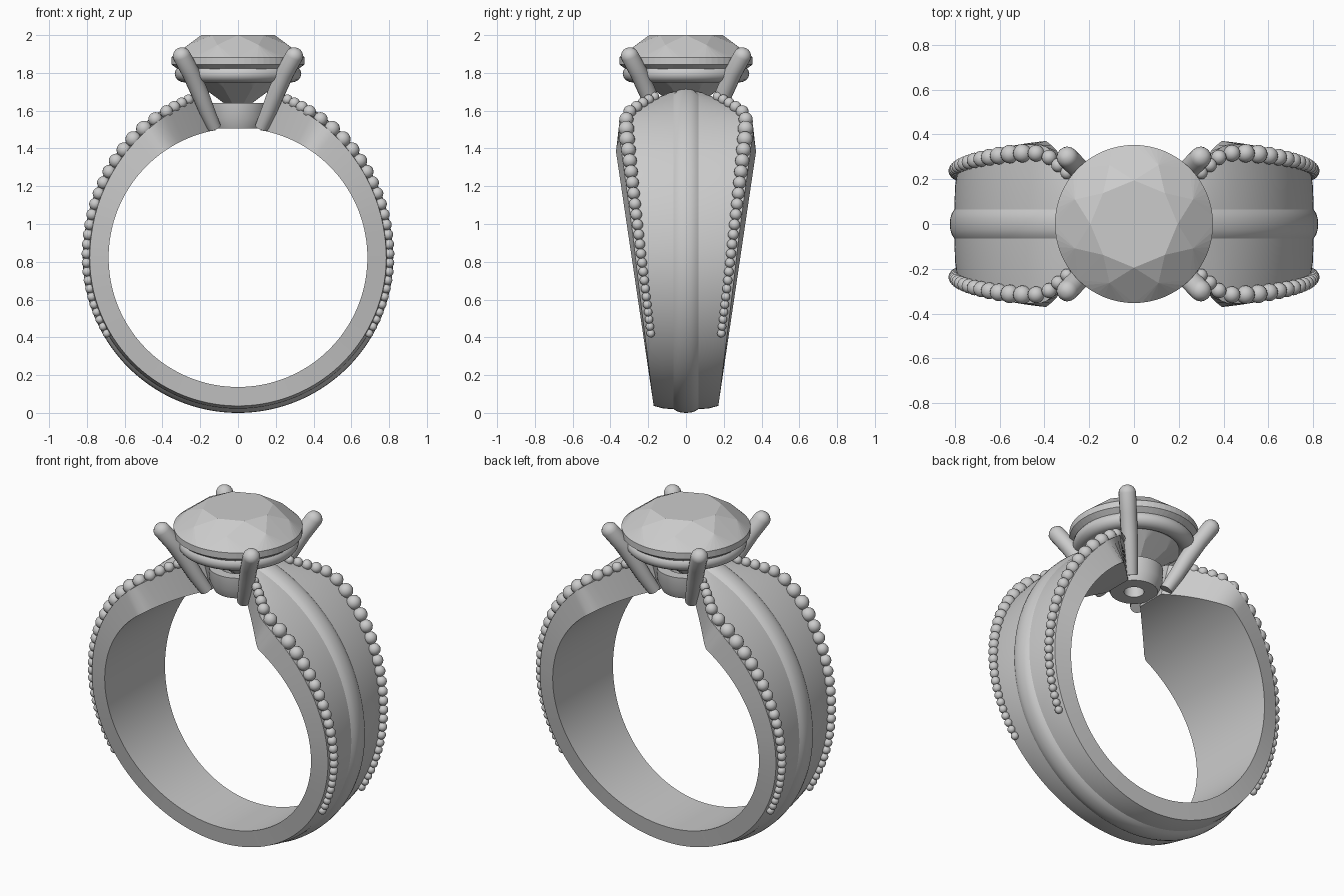
import bpy, bmesh, math
from mathutils import Vector, Matrix

if "Cube" in bpy.data.objects:
    bpy.data.objects.remove(bpy.data.objects["Cube"])

CZ, RI = 0.822, 0.685          # finger hole centre height and radius


def finish(name, bm, smooth=True):
    bmesh.ops.recalc_face_normals(bm, faces=bm.faces)
    me = bpy.data.meshes.new(name)
    bm.to_mesh(me)
    bm.free()
    ob = bpy.data.objects.new(name, me)
    bpy.context.collection.objects.link(ob)
    if smooth:
        bpy.ops.object.select_all(action='DESELECT')
        ob.select_set(True)
        bpy.context.view_layer.objects.active = ob
        bpy.ops.object.shade_smooth_by_angle(angle=math.radians(28))
    return ob


def loft(bm, rings, closed=False):
    # bridge a list of equal-sized vertex loops
    n = len(rings[0])
    pairs = list(zip(rings, rings[1:])) + ([(rings[-1], rings[0])] if closed else [])
    for a, b in pairs:
        for i in range(n):
            j = (i + 1) % n
            bm.faces.new((a[i], a[j], b[j], b[i]))
    if not closed:
        bm.faces.new(rings[0])
        bm.faces.new(rings[-1])


def lathe(name, profile, steps=64):
    bm = bmesh.new()
    rings = []
    for k in range(steps):
        a = 2 * math.pi * k / steps
        rings.append([bm.verts.new((r * math.cos(a), r * math.sin(a), z)) for r, z in profile])
    loft(bm, rings, closed=True)
    return finish(name, bm)


def edge_radius(deg):
    t = max(0, (deg - 5) / 72)
    return 0.785 + 0.083 * t ** 1.7


def half_width(x, z):
    # widens linearly with height, then is cut in towards the stone
    w = 0.17 + 0.215 * (z - 0.03) / 1.45
    return min(w, 0.385, 0.385 - (0.4 - abs(x)) * 1.05 if z > 1 else 9)


# Band: swept cross-section with sloped sides and a raised central ridge
bm = bmesh.new()
rings = []
STEPS = 136
for k in range(STEPS + 1):
    deg = -260 + 340 * k / STEPS
    d = deg if deg >= -90 else -180 - deg
    a = math.radians(deg)
    re = edge_radius(d)
    ring = []

    def width(r):
        return half_width(r * math.cos(a), CZ + r * math.sin(a))

    wi = width(RI)
    taper = 1 - 0.08 * min(1, max(0, (d + 70) / 80))
    wo = width(re) * taper
    rw = min(0.065, wo * 0.45)
    rc = re + 0.02
    half = [(re, wo), (re + 0.014, rw + (wo - rw) * 0.5), (rc - 0.003, rw),
            (rc + 0.008, rw * 0.75), (rc + 0.015, rw * 0.4)]
    sect = [(RI, -wi)] + [(r, -y) for r, y in half] + [(rc + 0.017, 0)]
    sect += [(r, y) for r, y in reversed(half)] + [(RI, wi)]
    for r, y in sect:
        ring.append(bm.verts.new((r * math.cos(a), y, CZ + r * math.sin(a))))
    rings.append(ring)
loft(bm, rings)
finish("band", bm)

# Graduated beads along both edges of each shoulder
bm = bmesh.new()
deg = -30.0
while deg < 76:
    if deg < 52:
        r = 0.022 + 0.021 * (max(0, deg + 30) / 82) ** 1.6
    else:
        r = 0.043 - 0.017 * (deg - 52) / 22
    a = math.radians(deg)
    R = edge_radius(deg) + 0.017
    x, z = R * math.cos(a), CZ + R * math.sin(a)
    y = half_width(x, z) * 0.82
    for sx in (-1, 1):
        for sy in (-1, 1):
            bmesh.ops.create_uvsphere(bm, u_segments=16, v_segments=10, radius=r,
                                      matrix=Matrix.Translation((sx * x, sy * y, z)))
    # step shrinks where the row also turns inward
    deg += math.degrees(1.88 * r / R) * (0.74 if x < 0.42 else 1)
finish("shoulder_beads", bm)

# Seat cup with a through hole, and the gallery ring under the stone
lathe("seat", [(0.055, 1.505), (0.13, 1.505), (0.155, 1.56), (0.16, 1.64), (0.10, 1.64), (0.055, 1.58)])
oval = [(0.285 + 0.05 * math.cos(t * math.pi / 8), 1.795 + 0.045 * math.sin(t * math.pi / 8))
        for t in range(16)]
lathe("gallery_ring", oval)

# Four tapered, round-tipped prongs
path = [(0.125, 1.51, 0.036), (0.165, 1.60, 0.042), (0.205, 1.70, 0.046),
        (0.25, 1.80, 0.047), (0.298, 1.89, 0.048)]
for sx in (-1, 1):
    for sy in (-1, 1):
        bm = bmesh.new()
        side = Vector((-sy, sx, 0)).normalized()
        axis = Vector((sx * 0.4, sy * 0.4, 1)).normalized()
        up = side.cross(axis)
        rows = []
        for p, z, r in path:
            c = Vector((sx * p, sy * p, z))
            rows.append((c, r))
        for h in (0.35, 0.65, 0.87, 0.97):      # rounded tip
            c, r = path_end = (Vector((sx * 0.298, sy * 0.298, 1.89)), 0.048)
            rows.append((c + axis * h * 0.045, r * math.sqrt(1 - h * h)))
        prong = []
        for c, r in rows:
            prong.append([bm.verts.new(c + r * (math.cos(t * math.pi / 8) * side
                          + math.sin(t * math.pi / 8) * up)) for t in range(16)])
        loft(bm, prong)
        finish("prong", bm)

# Brilliant-cut stone: convex hull of table, crown, girdle, pavilion and culet
bm = bmesh.new()
for count, r, z, off in ((8, 0.195, 2.0, 0), (8, 0.285, 1.948, 0.5), (64, 0.353, 1.882, 0),
                         (64, 0.353, 1.845, 0), (8, 0.20, 1.722, 0.5)):
    for k in range(count):
        a = 2 * math.pi * (k + off) / count
        bm.verts.new((r * math.cos(a), r * math.sin(a), z))
bm.verts.new((0, 0, 1.585))
bmesh.ops.convex_hull(bm, input=bm.verts)
bmesh.ops.dissolve_limit(bm, angle_limit=0.01, verts=bm.verts, edges=bm.edges)
finish("stone", bm, smooth=False)
